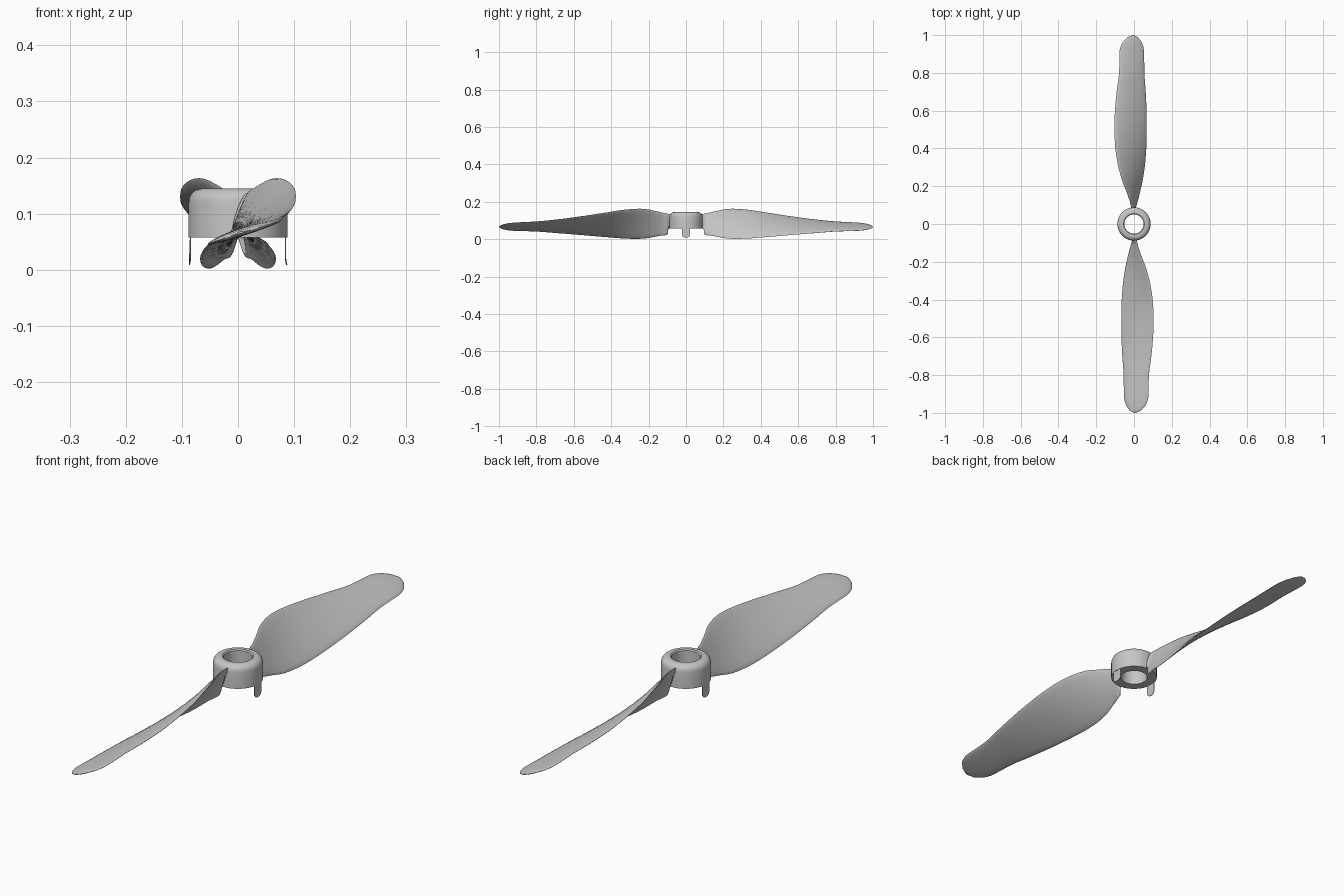
import bpy, bmesh, math
from mathutils import Vector

cube = bpy.data.objects.get("Cube")
if cube:
    bpy.data.objects.remove(cube, do_unlink=True)

grey = bpy.data.materials.new("light_grey_plastic")
grey.use_nodes = True
colour = (0.56, 0.56, 0.56, 1)
grey.diffuse_color = colour
grey.node_tree.nodes["Principled BSDF"].inputs["Base Color"].default_value = colour


def finish(bm, name, angle=40):
    bmesh.ops.recalc_face_normals(bm, faces=bm.faces)
    mesh = bpy.data.meshes.new(name)
    bm.to_mesh(mesh)
    bm.free()
    mesh.materials.append(grey)
    obj = bpy.data.objects.new(name, mesh)
    bpy.context.collection.objects.link(obj)
    bpy.ops.object.select_all(action='DESELECT')
    obj.select_set(True)
    bpy.context.view_layer.objects.active = obj
    bpy.ops.object.shade_smooth_by_angle(angle=math.radians(angle))
    return obj


def loft(bm, rings, closed=False):
    """Skin a list of point rings, capping the ends when not closed."""
    loops = [[bm.verts.new(p) for p in ring] for ring in rings]
    n = len(loops[0])
    pairs = list(zip(loops, loops[1:]))
    if closed:
        pairs.append((loops[-1], loops[0]))
    for a, b in pairs:
        for i in range(n):
            j = (i + 1) % n
            bm.faces.new((a[i], a[j], b[j], b[i]))
    if not closed:
        bm.faces.new(loops[0])
        bm.faces.new(loops[-1])


# Hub: revolved ring with a rounded upper shoulder
OUTER, INNER, LOW, HIGH, ROUND = 0.088, 0.051, 0.057, 0.145, 0.024
profile = [(INNER, LOW), (OUTER, LOW)]
for k in range(7):
    a = math.pi / 2 * k / 6
    profile.append((OUTER - ROUND + ROUND * math.cos(a), HIGH - ROUND + ROUND * math.sin(a)))
profile += [(INNER + 0.004, HIGH), (INNER, HIGH - 0.004)]
SEG = 64
hub = bmesh.new()
loft(hub, [[(r * math.cos(t), r * math.sin(t), z) for r, z in profile]
           for t in (2 * math.pi * s / SEG for s in range(SEG))], closed=True)
finish(hub, "hub")

# Clip tabs: thin curved tongues with rounded lower ends
HALF = 0.021
outline = [(-HALF, LOW + 0.01), (HALF, LOW + 0.01)]
for k in range(9):
    a = math.pi * k / 8
    outline.append((HALF * math.cos(a), 0.022 - 0.014 * math.sin(a)))
for side, name in ((1, "left_clip_tab"), (-1, "right_clip_tab")):
    tab = bmesh.new()
    loft(tab, [[(side * math.sqrt(r * r - y * y), y, z) for y, z in outline]
               for r in (OUTER - 0.002, OUTER)])
    finish(tab, name)

# Blade stations: radius, trailing x, trailing z, leading x, leading z, thickness
stations = [Vector(s) for s in (
    (0.08, -0.008, 0.06, 0.014, 0.133, 0.012),
    (0.094, -0.01, 0.055, 0.015, 0.136, 0.012),
    (0.098, -0.013, 0.025, 0.017, 0.137, 0.012),
    (0.14, -0.025, 0.018, 0.029, 0.146, 0.013),
    (0.22, -0.044, 0.004, 0.06, 0.162, 0.014),
    (0.31, -0.058, 0.003, 0.085, 0.16, 0.015),
    (0.42, -0.066, 0.011, 0.101, 0.144, 0.016),
    (0.58, -0.067, 0.024, 0.102, 0.12, 0.016),
    (0.7, -0.062, 0.034, 0.092, 0.104, 0.016),
    (0.8, -0.055, 0.042, 0.079, 0.094, 0.016),
    (0.92, -0.053, 0.046, 0.076, 0.088, 0.015),
    (0.96, -0.042, 0.05, 0.062, 0.083, 0.013),
    (0.988, -0.022, 0.057, 0.036, 0.075, 0.009),
    (1.0, -0.002, 0.064, 0.012, 0.068, 0.003))]


def refine(rows, steps):
    """Catmull-Rom interpolation between stations."""
    out = []
    for i in range(len(rows) - 1):
        p, a, b, q = rows[max(i - 1, 0)], rows[i], rows[i + 1], rows[min(i + 2, len(rows) - 1)]
        for s in range(steps):
            t = s / steps
            row = (a * 2 + (b - p) * t + (p * 2 - a * 5 + b * 4 - q) * t ** 2
                   + (a * 3 - p - b * 3 + q) * t ** 3) / 2
            row[0] = a[0] + (b[0] - a[0]) * t
            out.append(row)
    return out + [rows[-1]]


def section(row, n=12):
    """Slim, slightly cambered lens loop around the chord."""
    r, tx, tz, lx, lz, thick = row
    tail, nose = Vector((tx, -r, tz)), Vector((lx, -r, lz))
    chord = nose - tail
    up = Vector((-chord.z, 0, chord.x)).normalized()
    points = []
    for k in range(2 * n):
        a = math.pi * k / n
        u = (1 - math.cos(a)) / 2
        camber = 0.06 * chord.length * u * (1 - u)
        points.append(tail + chord * u + up * (camber + thick / 2 * math.sin(a)))
    return points


rings = [section(row) for row in refine(stations, 4)]
for turn, name in ((1, "front_blade"), (-1, "back_blade")):
    blade = bmesh.new()
    loft(blade, [[(turn * p.x, turn * p.y, p.z) for p in ring] for ring in rings])
    finish(blade, name, 60)
